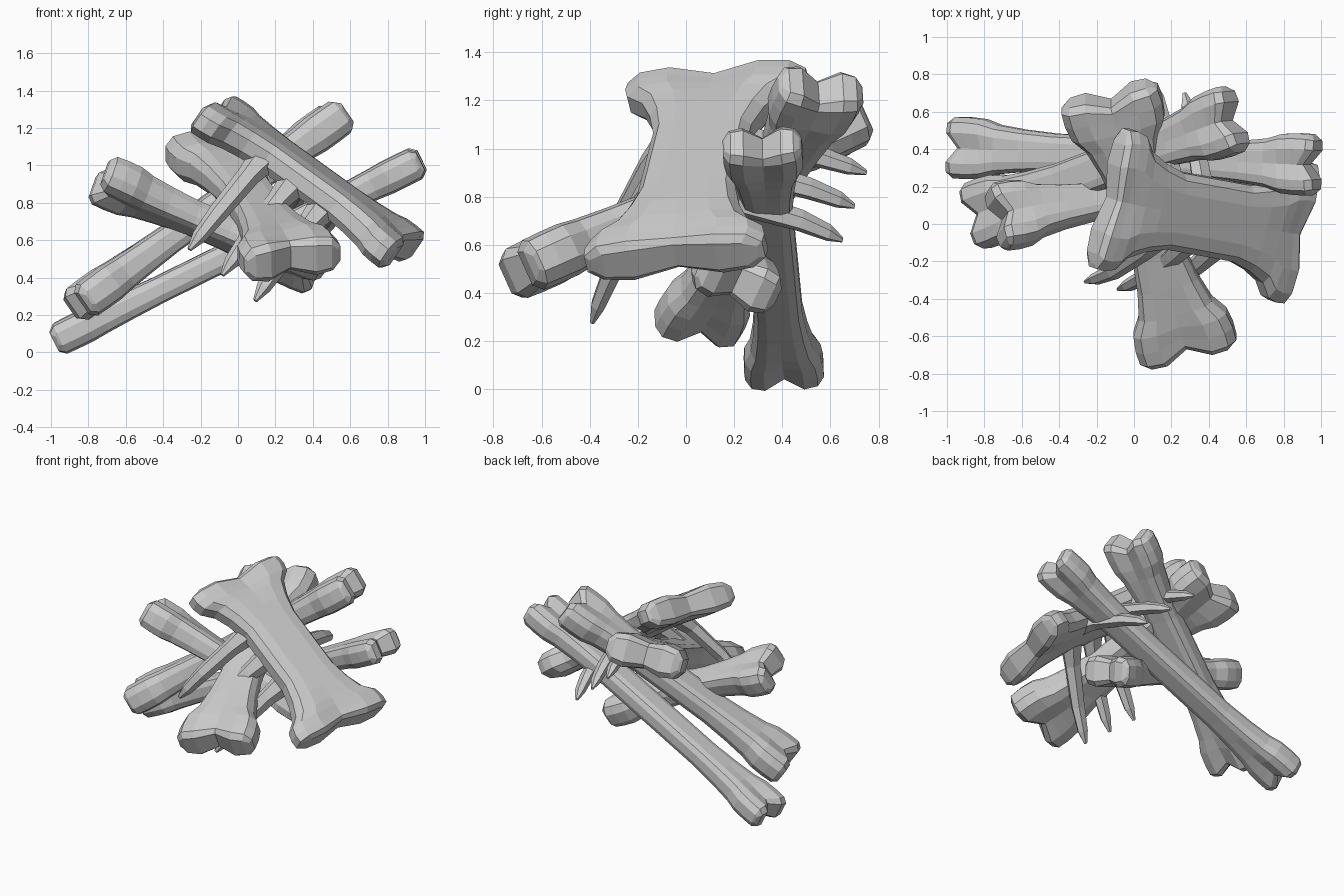
import bpy, bmesh
from mathutils import Vector

if "Cube" in bpy.data.objects:
    bpy.data.objects.remove(bpy.data.objects["Cube"])


def make_object(name, rings, cap):
    """Loft closed rings of points into a flat shaded mesh."""
    bm = bmesh.new()
    loops = [[bm.verts.new(p) for p in r] for r in rings]
    n = len(loops[0])
    for a, b in zip(loops, loops[1:]):
        for i in range(n):
            j = (i + 1) % n
            bm.faces.new((a[i], a[j], b[j], b[i]))
    for r in (loops[0], loops[-1]):
        cap(bm, r)
    bmesh.ops.recalc_face_normals(bm, faces=bm.faces)
    mesh = bpy.data.meshes.new(name)
    bm.to_mesh(mesh)
    bm.free()
    obj = bpy.data.objects.new(name, mesh)
    bpy.context.collection.objects.link(obj)
    return obj


def strip_cap(bm, r):
    # quads joining the upper and lower rows, so the notch stays clean
    n = len(r)
    for i in range(n // 2 - 1):
        bm.faces.new((r[i], r[i + 1], r[n - 2 - i], r[n - 1 - i]))


def fan_cap(bm, r):
    bm.faces.new(r)


# end profile: distance from tip, width blend, thickness blend, notch, groove
END = [
    (0.00, 0.85, 0.25, 1.00, 0.80),
    (0.14, 0.98, 0.90, 0.90, 0.75),
    (0.45, 1.00, 1.00, 0.55, 0.75),
    (0.80, 0.90, 1.00, 0.20, 0.82),
    (1.15, 0.48, 0.65, 0.00, 0.92),
    (1.75, 0.20, 0.30, 0.00, 1.00),
    (2.50, 0.00, 0.00, 0.00, 1.00),
]
# upper half of the cross-section
HALF = [(1, .4), (.84, .86), (.5, 1), (0, 1), (-.5, 1), (-.84, .86), (-1, .4)]
SECTION = HALF + [(u, -v) for u, v in reversed(HALF)]


def bone(name, p0, p1, side, width, shaft, thick, shaft_thick, knob,
         cleft=0.25, bow=0.0):
    """Two-knobbed bone between two extreme end points."""
    p0, p1 = Vector(p0), Vector(p1)
    axis = p1 - p0
    length = axis.length
    axis.normalize()
    s = Vector(side)
    s = (s - axis * s.dot(axis)).normalized()
    n = axis.cross(s).normalized()
    if n.z < 0:
        n = -n

    def ring(d, row, sign):
        _, wb, tb, notch, groove = row
        w = (shaft + (width - shaft) * wb) / 2
        h = (shaft_thick + (thick - shaft_thick) * tb) / 2
        if row is END[0]:
            h = thick * 0.33
        f = d / length
        pts = []
        for u, v in SECTION:
            a = d + sign * notch * cleft * knob * max(0, 1 - abs(u) / 0.5)
            a += sign * knob * 0.08 * (abs(u) == 1) * (row is END[0])
            g = groove if u == 0 else 1
            pts.append(p0 + axis * a + s * (w * u)
                       + n * (h * v * g + bow * 4 * f * (1 - f)))
        return pts

    rows = [r for r in END if r[0] * knob < length * 0.47]
    rings = [ring(r[0] * knob, r, 1) for r in rows]
    rings += [ring(length - r[0] * knob, r, -1) for r in reversed(rows)]
    return make_object(name, rings, strip_cap)


def rib(name, base, mid, tip, r):
    """Tapered, slightly curved spike."""
    base, mid, tip = Vector(base), Vector(mid), Vector(tip)
    d = (tip - base).normalized()
    a = Vector((0.8, -0.1, -0.6))
    a = (a - d * a.dot(d)).normalized()
    b = d.cross(a)
    rings = []
    for t, k in ((0, 1.4), (.25, 1), (.65, .85), (.88, .65), (1, .2)):
        c = base * (1 - t) ** 2 + mid * 2 * t * (1 - t) + tip * t * t
        rings.append([c + a * (r * k * x) + b * (r * k * y * 0.7)
                      for x, y in ((1, 0), (.5, 1), (-.5, 1),
                                   (-1, 0), (-.5, -1), (.5, -1))])
    return make_object(name, rings, fan_cap)


# broad backbone on top of the pile
bone("backbone", (-.15, .14, 1.285), (.89, -.05, .535), (.2, .75, .05),
     .77, .42, .20, .18, .17, cleft=.22, bow=.02)

# ribs on both edges of the backbone
for i in range(3):
    x, y, z = .16 * i, -.02 * i, -.13 * i
    rib(f"front_rib_{i + 1}", (.15 + x, -.05 + y, 1.05 + z),
        (-.04 + x, -.26 + y, .84 + z),
        (-.26 + 1.1 * x, -.31 - .04 * i, .55 + z * 1.05), .062)
    rib(f"back_rib_{i + 1}", (.22 + x, .12 + y, 1.06 + z),
        (.18 + x, .46 + y, 1.01 + z),
        (.11 + x, .75 - .05 * i, .90 - .14 * i), .062)

# bone lying front to back under the backbone
bone("front_bone", (.30, -.70, .485), (-.14, .70, 1.11), (1, .27, .14),
     .54, .28, .23, .17, .25)

# short bone pointing left
bone("left_bone", (-.74, .035, .93), (.44, .22, .43), (-.1, .2, -.06),
     .37, .20, .21, .16, .22)

# two long leaning bones
bone("long_low_bone", (-.98, .41, .06), (.98, .315, 1.025), (-.05, 1, 0),
     .33, .20, .18, .145, .25)
bone("long_high_bone", (-.86, .035, .25), (.545, .57, 1.265), (-.45, .93, -.25),
     .37, .22, .21, .16, .25)
